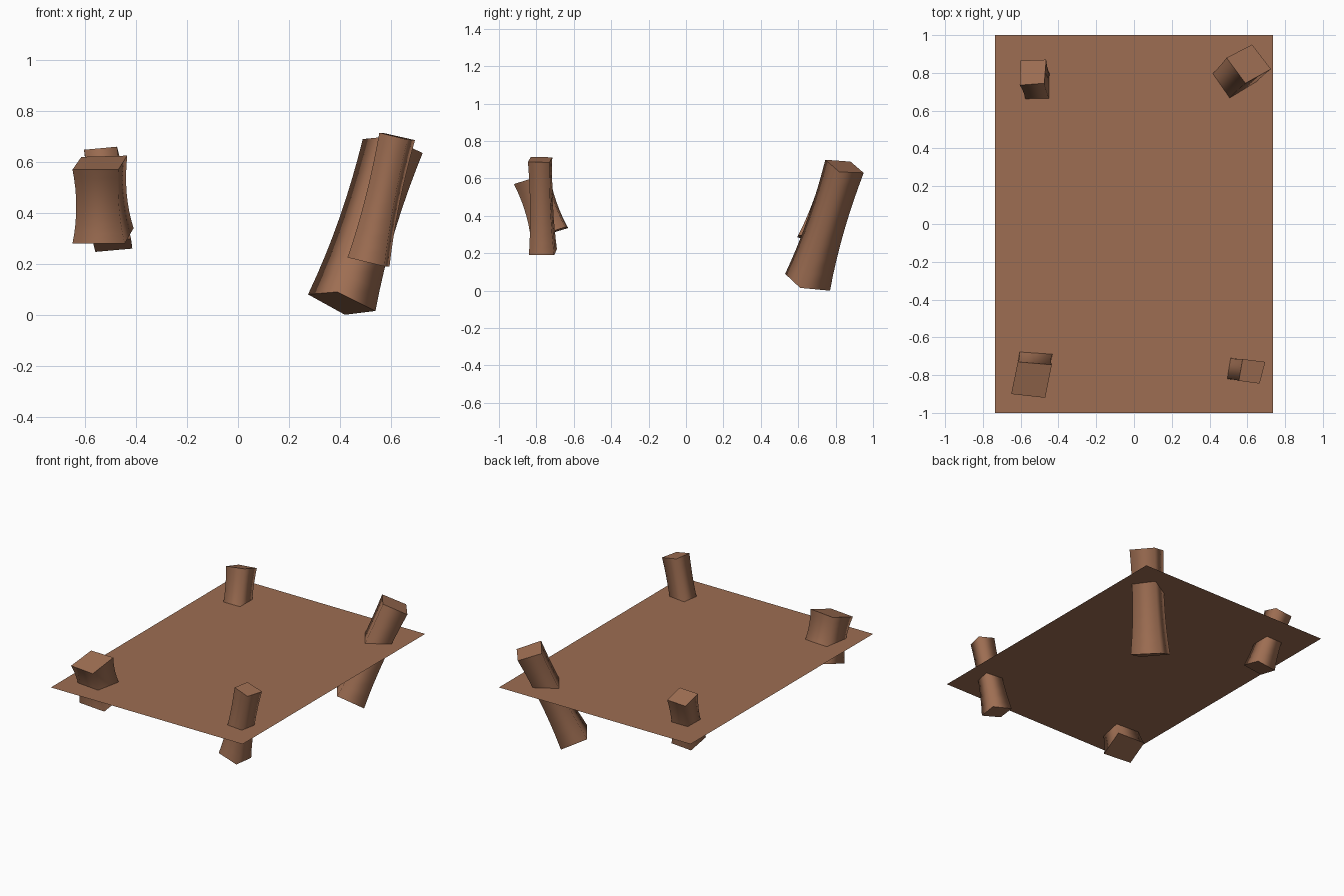
import bpy, bmesh
from mathutils import Vector

if "Cube" in bpy.data.objects:
    bpy.data.objects.remove(bpy.data.objects["Cube"])

brown = bpy.data.materials.new("warm_brown")
brown.diffuse_color = (0.34, 0.155, 0.085, 1)
brown.use_nodes = True
brown.node_tree.nodes["Principled BSDF"].inputs["Base Color"].default_value = brown.diffuse_color


def finish(name, bm):
    mesh = bpy.data.meshes.new(name)
    bm.to_mesh(mesh)
    bm.free()
    mesh.materials.append(brown)
    obj = bpy.data.objects.new(name, mesh)
    bpy.context.collection.objects.link(obj)


def waisted_post(name, bottom, top, rings=9, waist=0.13):
    """Leaning square post, drawn in slightly towards the middle."""
    bottom = [Vector(p) for p in bottom]
    top = [Vector(p) for p in top]
    bm = bmesh.new()
    loops = []
    for i in range(rings):
        t = i / (rings - 1)
        pts = [b.lerp(c, t) for b, c in zip(bottom, top)]
        mid = sum(pts, Vector()) / 4
        s = 1 - waist * 4 * t * (1 - t)
        loops.append([bm.verts.new(mid + (p - mid) * s) for p in pts])
    for lo, hi in zip(loops, loops[1:]):
        for k in range(4):
            j = (k + 1) % 4
            bm.faces.new((lo[k], lo[j], hi[j], hi[k])).smooth = True
    # flat end caps with sharp rims
    for cap in (bm.faces.new(loops[0][::-1]), bm.faces.new(loops[-1])):
        for e in cap.edges:
            e.smooth = False
    bmesh.ops.recalc_face_normals(bm, faces=bm.faces)
    finish(name, bm)


# thin flat panel
bm = bmesh.new()
bm.faces.new([bm.verts.new((x, y, 0.435)) for x, y in
              ((-0.735, -1), (0.735, -1), (0.735, 1), (-0.735, 1))])
finish("flat_panel", bm)

# four leaning posts through the corners: bottom corners, then top corners
waisted_post("front_left_post",
             [(-.65, -.81, .28), (-.445, -.83, .28), (-.41, -.645, .34), (-.615, -.63, .335)],
             [(-.65, -.90, .57), (-.47, -.92, .57), (-.435, -.745, .625), (-.615, -.73, .62)])
waisted_post("front_right_post",
             [(.43, -.825, .225), (.575, -.84, .19), (.595, -.705, .19), (.45, -.69, .222)],
             [(.555, -.83, .715), (.665, -.845, .688), (.695, -.73, .686), (.575, -.715, .713)])
waisted_post("back_right_post",
             [(.39, .53, .09), (.54, .61, .015), (.42, .77, .0), (.275, .69, .08)],
             [(.59, .745, .70), (.725, .82, .635), (.625, .95, .63), (.49, .88, .69)])
waisted_post("back_left_post",
             [(-.57, .595, .285), (-.42, .60, .298), (-.415, .75, .26), (-.56, .745, .247)],
             [(-.605, .735, .648), (-.475, .745, .66), (-.465, .87, .62), (-.60, .865, .61)])
